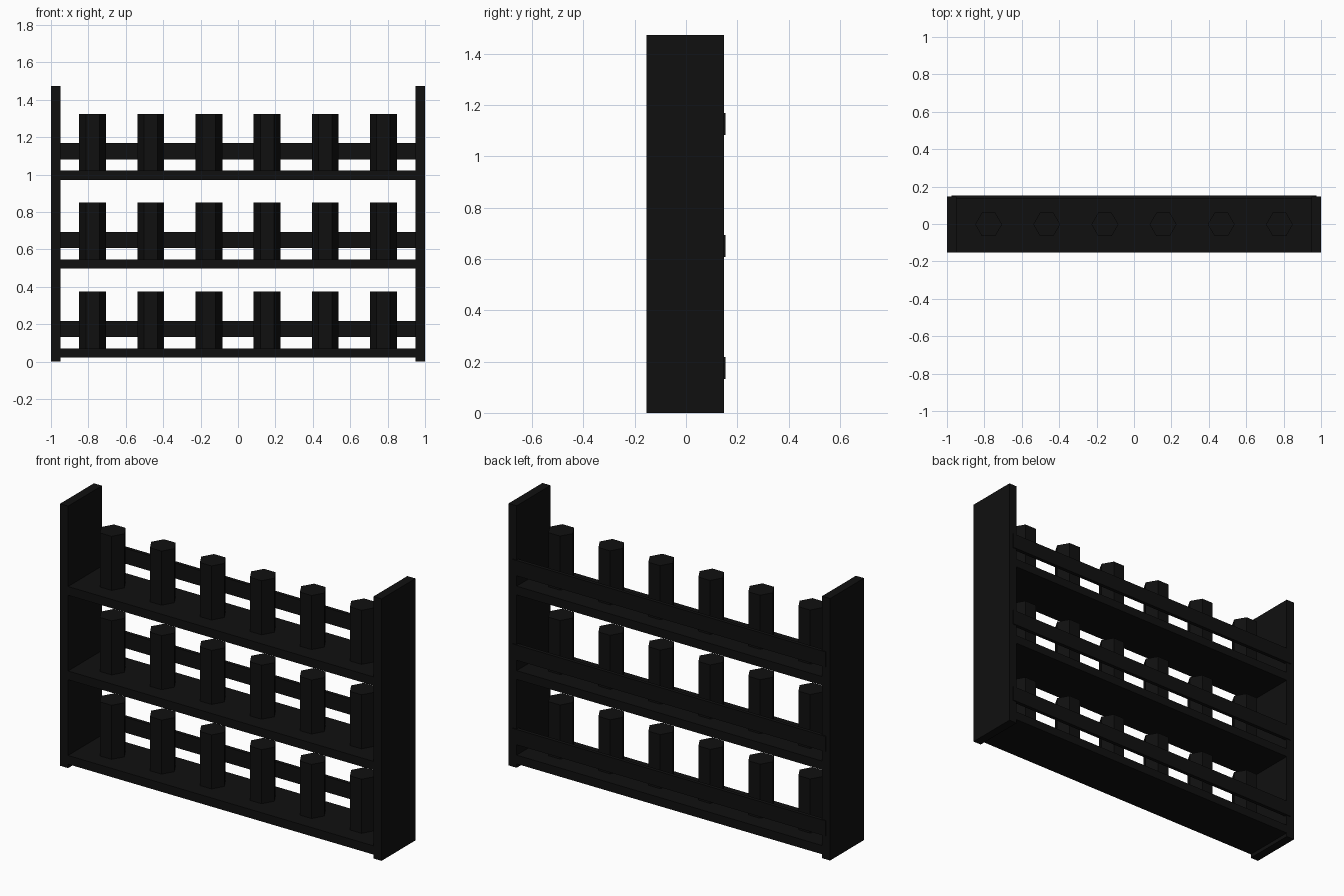
import bpy

if "Cube" in bpy.data.objects:
    bpy.data.objects.remove(bpy.data.objects["Cube"])

black = bpy.data.materials.new("near_black")
black.diffuse_color = (0.005, 0.005, 0.005, 1)
black.use_nodes = True
black.node_tree.nodes["Principled BSDF"].inputs["Base Color"].default_value = black.diffuse_color


def finish(obj, name):
    obj.name = name
    obj.data.materials.clear()
    obj.data.materials.append(black)


def box(name, x, y, z):
    """Box from (min, max) ranges."""
    c = [(a + b) / 2 for a, b in (x, y, z)]
    bpy.ops.mesh.primitive_cube_add(size=1, location=c)
    obj = bpy.context.object
    for v in obj.data.vertices:
        for i, (a, b) in enumerate((x, y, z)):
            v.co[i] *= b - a
    finish(obj, name)


def jar(name, x, z):
    """Six-sided jar with corners pointing sideways."""
    bpy.ops.mesh.primitive_cylinder_add(vertices=6, radius=0.072, depth=0.305,
                                        location=(x, -0.002, z + 0.1525))
    obj = bpy.context.object
    # turn the default corner-forward hexagon by 90 degrees
    for v in obj.data.vertices:
        v.co.x, v.co.y = v.co.y, -v.co.x
    finish(obj, name)


FRONT, BACK = -0.153, 0.148

# side panels
box("side_panel_left", (-1, -0.95), (FRONT, BACK), (0, 1.473))
box("side_panel_right", (0.95, 1), (FRONT, BACK), (0, 1.473))

# three tiers: shelf, back rail and a row of jars
for tier in range(3):
    z = 0.475 * tier
    box(f"shelf_{tier + 1}", (-0.95, 0.95), (FRONT, BACK), (z + 0.022, z + 0.071))
    box(f"back_rail_{tier + 1}", (-0.975, 0.975), (0.133, 0.153), (z + 0.132, z + 0.218))
    for i in range(6):
        jar(f"jar_{tier + 1}_{i + 1}", (i - 2.5) * 0.311, z + 0.07)
